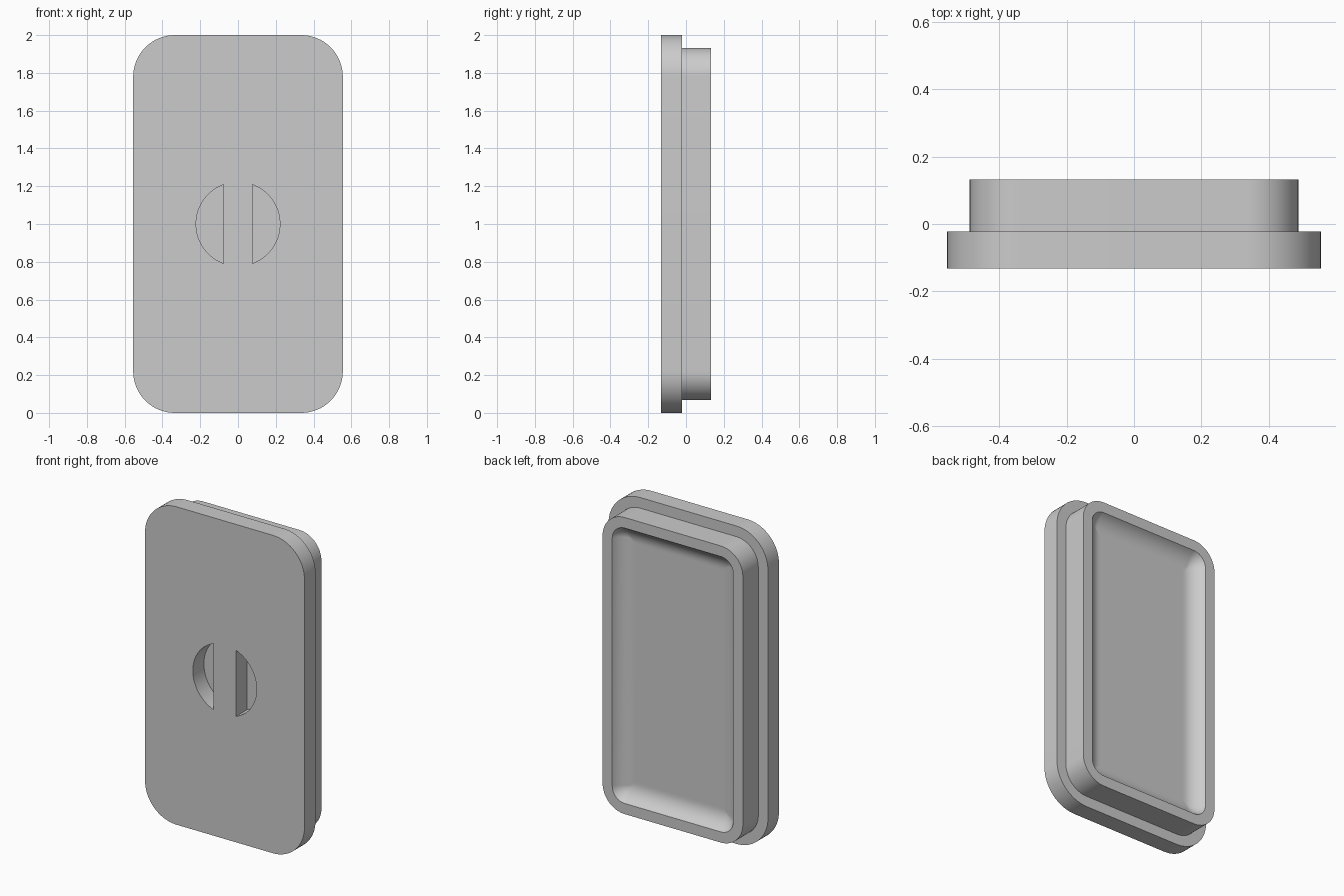
import bpy, bmesh, math

if "Cube" in bpy.data.objects:
    bpy.data.objects.remove(bpy.data.objects["Cube"])

grey = bpy.data.materials.new("plain grey")
grey.use_nodes = True
grey.diffuse_color = (0.6, 0.6, 0.6, 1)
grey.node_tree.nodes["Principled BSDF"].inputs["Base Color"].default_value = (0.6, 0.6, 0.6, 1)

CORNER_STEPS = 16
MID_Z = 1.0
HALF_W, HALF_H, RADIUS = 0.555, 1.0, 0.22
FRONT, STEP, BACK = -0.132, -0.022, 0.132
HOLLOW_DEPTH, FILLET = 0.067, 0.12


def rounded_ring(bm, inset, y):
    """Rounded rectangle at depth y, offset inward from the flange outline."""
    ring = []
    r = max(RADIUS - inset, 0.006)
    cx, cz = HALF_W - inset - r, HALF_H - inset - r
    for corner, (sx, sz) in enumerate([(1, 1), (-1, 1), (-1, -1), (1, -1)]):
        for i in range(CORNER_STEPS + 1):
            a = math.pi / 2 * (corner + i / CORNER_STEPS)
            ring.append(bm.verts.new((sx * cx + r * math.cos(a), y,
                                      MID_Z + sz * cz + r * math.sin(a))))
    return ring


def loft(bm, rings):
    """Skin consecutive rings and cap both ends."""
    n = len(rings[0])
    for a, b in zip(rings, rings[1:]):
        for i in range(n):
            j = (i + 1) % n
            bm.faces.new((a[i], a[j], b[j], b[i]))
    bm.faces.new(rings[0])
    bm.faces.new(rings[-1])
    bmesh.ops.recalc_face_normals(bm, faces=bm.faces)


def make_object(name, bm):
    mesh = bpy.data.meshes.new(name)
    bm.to_mesh(mesh)
    bm.free()
    mesh.materials.append(grey)
    obj = bpy.data.objects.new(name, mesh)
    bpy.context.collection.objects.link(obj)
    return obj


# Flange and raised rim
rim_outer, rim_inner = 0.067, 0.134
profile = [(0, FRONT), (0, STEP), (rim_outer, STEP), (rim_outer, BACK), (rim_inner, BACK)]

# Shallow hollow: the wall is a partial arc that runs out flat into the floor
steepest = math.acos(1 - HOLLOW_DEPTH / FILLET)
fillet_width = FILLET * math.sin(steepest)
floor_y = BACK - HOLLOW_DEPTH
for k in range(1, 11):
    t = steepest * (1 - k / 10)
    profile.append((rim_inner + fillet_width - FILLET * math.sin(t),
                    floor_y + FILLET * (1 - math.cos(t))))
profile.append((rim_inner + fillet_width + 0.01, floor_y))

bm = bmesh.new()
loft(bm, [rounded_ring(bm, *p) for p in profile])
cover = make_object("recessed_cover", bm)

# Two half-moon finger recesses either side of the grip bar
GRIP_R, BAR = 0.222, 0.078
for side in (1, -1):
    bm = bmesh.new()
    half = math.acos(BAR / GRIP_R)
    angles = [half * (i / 20 - 1) for i in range(41)]
    rings = [[bm.verts.new((side * GRIP_R * math.cos(a), y, MID_Z + GRIP_R * math.sin(a)))
              for a in angles] for y in (FRONT - 0.1, STEP)]
    loft(bm, rings)
    cutter = make_object("recess_cutter", bm)
    cutter.hide_render = True
    cut = cover.modifiers.new("finger recess", "BOOLEAN")
    cut.operation = "DIFFERENCE"
    cut.solver = "EXACT"
    cut.object = cutter
    bpy.context.view_layer.objects.active = cover
    bpy.ops.object.modifier_apply(modifier=cut.name)
    bpy.data.objects.remove(cutter)

# Smooth the curved walls, keep the rims crisp
bpy.ops.object.select_all(action="DESELECT")
cover.select_set(True)
bpy.context.view_layer.objects.active = cover
bpy.ops.object.shade_smooth_by_angle(angle=math.radians(30))
